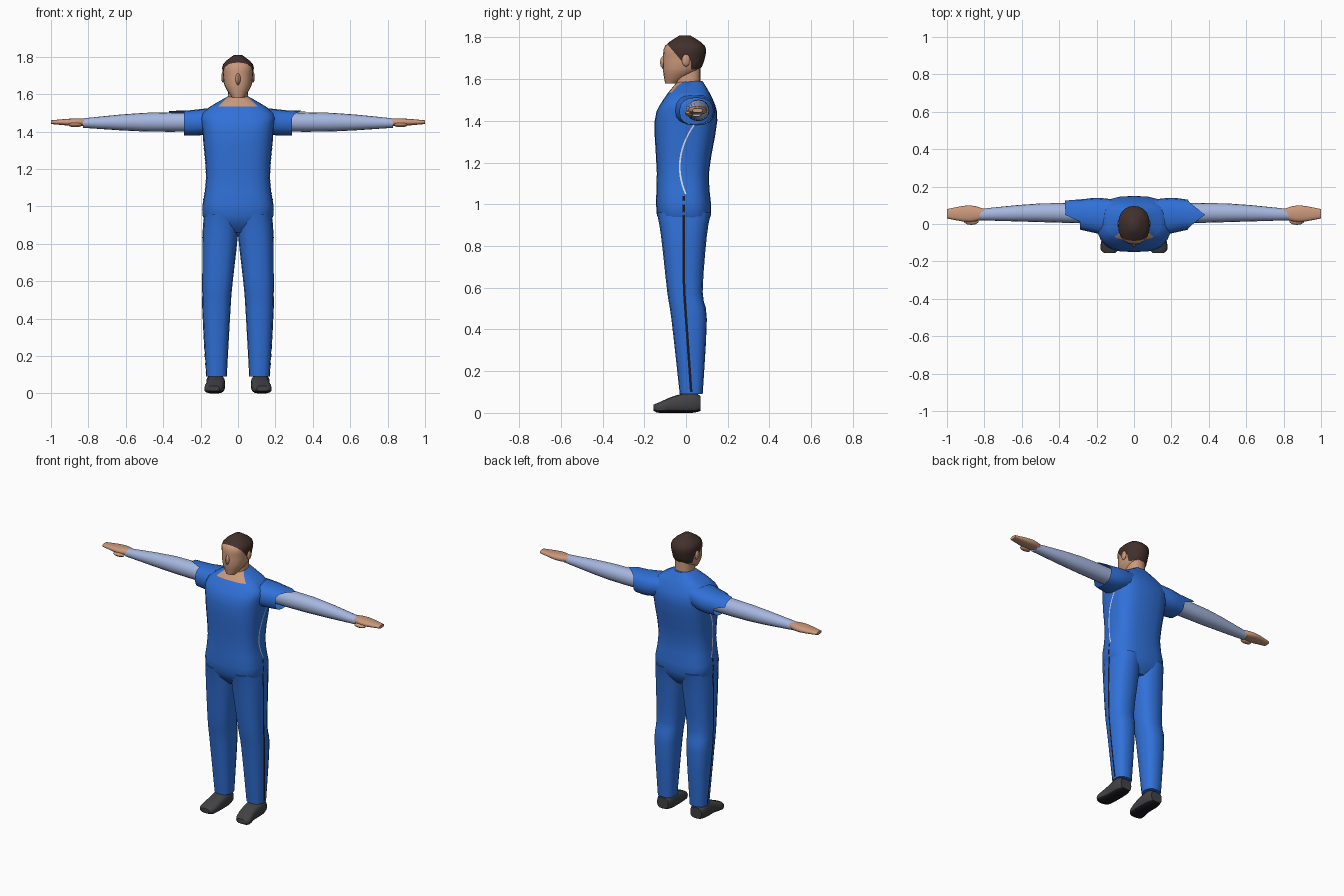
import bpy, bmesh, math
from mathutils import Matrix, Vector
from mathutils.bvhtree import BVHTree

cube = bpy.data.objects.get("Cube")
if cube:
    bpy.data.objects.remove(cube, do_unlink=True)


def material(name, *colour):
    mat = bpy.data.materials.new(name)
    mat.use_nodes = True
    mat.diffuse_color = (*colour, 1)
    shader = next(node for node in mat.node_tree.nodes if node.type == 'BSDF_PRINCIPLED')
    shader.inputs["Base Color"].default_value = (*colour, 1)
    return mat


blue = material("blue cloth", .03, .165, .69)
pale = material("pale blue sleeve", .38, .47, .74)
skin = material("skin", .6, .32, .2)
brown = material("brown hair", .055, .03, .025)
grey = material("dark grey shoe", .055, .055, .06)
black = material("black trim", .01, .01, .015)
white = material("white piping", .75, .77, .8)


def finish(name, bm, *mats):
    """Turn a bmesh into an object that is smooth except at sharp edges."""
    bmesh.ops.recalc_face_normals(bm, faces=bm.faces)
    mesh = bpy.data.meshes.new(name)
    bm.to_mesh(mesh)
    bm.free()
    for mat in mats:
        mesh.materials.append(mat)
    obj = bpy.data.objects.new(name, mesh)
    bpy.context.collection.objects.link(obj)
    bpy.ops.object.select_all(action='DESELECT')
    obj.select_set(True)
    bpy.context.view_layer.objects.active = obj
    bpy.ops.object.shade_smooth_by_angle(angle=math.radians(40))


def refine(rings, steps=3):
    """Add smoothly interpolated sections between the given ones."""
    rings = [Vector(ring) for ring in rings]
    padded = [rings[0], *rings, rings[-1]]
    result = []
    for before, start, end, after in zip(padded, padded[1:], padded[2:], padded[3:]):
        leave, arrive = (end - before) / 2, (after - start) / 2
        for step in range(steps):
            t = step / steps
            ease = t * t * (3 - 2 * t)
            result.append(start.lerp(end, ease) + leave * t * (1 - t) ** 2
                          - arrive * t * t * (1 - t))
    return result + [rings[-1]]


def signed_power(value, power):
    return math.copysign(abs(value) ** power, value)


def loft(rings, axis='z', sides=16, power=.8, side=1, open_end=False):
    """Skin rounded sections, each given as position along the axis and its extents."""
    bm = bmesh.new()
    loops = []
    for t, left, right, low, high in refine(rings):
        loop = []
        for i in range(sides):
            angle = math.tau * i / sides
            across = signed_power(math.cos(angle), power)
            along = signed_power(math.sin(angle), power)
            a = (left + right + (right - left) * across) / 2
            b = (low + high + (high - low) * along) / 2
            x, y, z = {'x': (t, a, b), 'y': (a, t, b), 'z': (a, b, t)}[axis]
            loop.append(bm.verts.new((x * side, y, z)))
        loops.append(loop)
    for first, second in zip(loops, loops[1:]):
        for i in range(sides):
            bm.faces.new((first[i - 1], first[i], second[i], second[i - 1]))
    bm.faces.new(loops[0])
    if not open_end:
        bm.faces.new(loops[-1])
    return bm


def wide(*rings):
    """Expand half widths into symmetric extents."""
    return [(z, -width, width, front, back) for z, width, front, back in rings]


def ball(name, centre, radii, mat):
    bm = bmesh.new()
    bmesh.ops.create_uvsphere(bm, u_segments=10, v_segments=6, radius=1,
                              matrix=Matrix.LocRotScale(centre, None, radii))
    finish(name, bm, mat)


def cut(bm, point, normal):
    geom = bm.verts[:] + bm.edges[:] + bm.faces[:]
    bmesh.ops.bisect_plane(bm, geom=geom, dist=.0005, plane_co=point, plane_no=normal)


def paint(bm, rule):
    for face in bm.faces:
        face.material_index = int(rule(face.calc_center_median()))


def stripe(name, trees, side, bottom, top, path, half, mat, count=16):
    """Lay a thin strip on the outer side of the clothes, following y = path(z)."""
    bm = bmesh.new()
    rows = []
    for i in range(count + 1):
        z = bottom + (top - bottom) * i / count
        row = []
        for y in (path(z) - half, path(z) + half):
            hits = [tree.ray_cast(Vector((side, y, z)), Vector((-side, 0, 0)))[0]
                    for tree in trees]
            outer = max(abs(hit.x) for hit in hits if hit)
            row.append(bm.verts.new((side * (outer + .002), y, z)))
        rows.append(row)
    for (a, b), (c, d) in zip(rows, rows[1:]):
        bm.faces.new((a, b, d, c))
    finish(name, bm, mat)


# Shirt and hips, with the open neckline cut into the front
torso = loft(wide((.86, .1, -.08, .07), (.95, .19, -.14, .12), (1.15, .17, -.14, .11),
                  (1.4, .19, -.15, .15), (1.5, .19, -.11, .13), (1.59, .05, -.04, .08)),
             sides=24, power=.7)
torso_tree = BVHTree.FromBMesh(torso)
neckline, collar = 1.535, 1.64
cut(torso, (0, 0, neckline), (0, 0, 1))
cut(torso, (0, -.02, 0), (0, 1, 0))
for s in (1, -1):
    cut(torso, (0, 0, collar), (s, 0, 1))
paint(torso, lambda p: p.z > neckline and abs(p.x) + p.z < collar and p.y < -.02)
finish("shirt", torso, blue, skin)

# Neck
finish("neck", loft(wide((1.5, .06, -.05, .07), (1.67, .05, -.05, .07))), skin)

# Head, with the hair as cut faces
head = loft(wide((1.58, .03, -.1, -.04), (1.64, .07, -.11, .06), (1.7, .08, -.11, .09),
                 (1.76, .08, -.1, .09), (1.81, .02, -.03, .02)), sides=20, power=.9)
hairline, slope = Vector((0, -.1, 1.78)), Vector((0, 1, .85))
nape, sideburn, ear_back = 1.645, 1.69, .025
cut(head, hairline, slope)
for height in (nape, sideburn):
    cut(head, (0, 0, height), (0, 0, 1))
cut(head, (0, ear_back, 0), (0, 1, 0))
paint(head, lambda p: (p - hairline).dot(slope) > 0
      and p.z > (nape if p.y > ear_back else sideburn))
finish("head", head, skin, brown)
ball("nose", (0, -.1, 1.68), (.015, .025, .035), skin)

for s, label in ((1, "left"), (-1, "right")):
    ball(label + "_ear", (.08 * s, 0, 1.69), (.01, .02, .03), skin)

    # Trouser leg
    leg = loft([(.09, .06, .17, -.03, .08), (.45, .04, .19, -.07, .1),
                (.58, .03, .19, -.09, .08), (.85, 0, .19, -.12, .1),
                (.96, 0, .18, -.14, .12)], side=s)
    trees = (BVHTree.FromBMesh(leg), torso_tree)
    finish(label + "_trouser_leg", leg, blue)

    # Trouser stripe and shirt piping
    stripe(label + "_trouser_stripe", trees, s, .1, 1.04,
           lambda z: .07 * max(0, .6 - z) - .01, .006, black)
    stripe(label + "_shirt_piping", trees, s, 1.05, 1.38,
           lambda z: 1.7 * (z - 1.18) ** 2 - .03, .004, white)

    # Shoe with a dark sole
    shoe = loft([(.07, .08, .16, .01, .08), (.03, .07, .17, 0, .1), (-.06, .07, .17, 0, .08),
                 (-.13, .08, .18, 0, .05), (-.155, .1, .16, .01, .04)],
                axis='y', side=s, power=.65)
    cut(shoe, (0, 0, .015), (0, 0, 1))
    paint(shoe, lambda p: p.z < .015)
    finish(label + "_shoe", shoe, grey, black)

    # Short outer sleeve with an uneven hem
    sleeve = loft([(.1, -.07, .13, 1.4, 1.53), (.2, -.05, .14, 1.38, 1.52),
                   (.29, -.03, .13, 1.38, 1.51)], axis='x', side=s, open_end=True)
    for vert in sleeve.verts:
        point = vert.co
        if abs(point.x) > .28:
            if s > 0 and point.z > 1.48:
                point.x += .09 * max(0, 1 - abs(point.y - .05) / .07)
            elif s < 0 and point.z > 1.45 and point.y > .04:
                point.x -= .08
    finish(label + "_sleeve", sleeve, blue)

    # Arm, hand and thumb
    arm = loft([(.15, 0, .11, 1.4, 1.5), (.5, .01, .11, 1.4, 1.5), (.83, .02, .08, 1.42, 1.47)],
               axis='x', side=s, power=.95)
    finish(label + "_arm", arm, pale)
    hand = loft([(.8, .03, .08, 1.43, 1.47), (.88, .01, .1, 1.43, 1.47), (1, .03, .08, 1.44, 1.46)],
                axis='x', side=s)
    finish(label + "_hand", hand, skin)
    ball(label + "_thumb", (.87 * s, .015, 1.435), (.04, .02, .012), skin)
